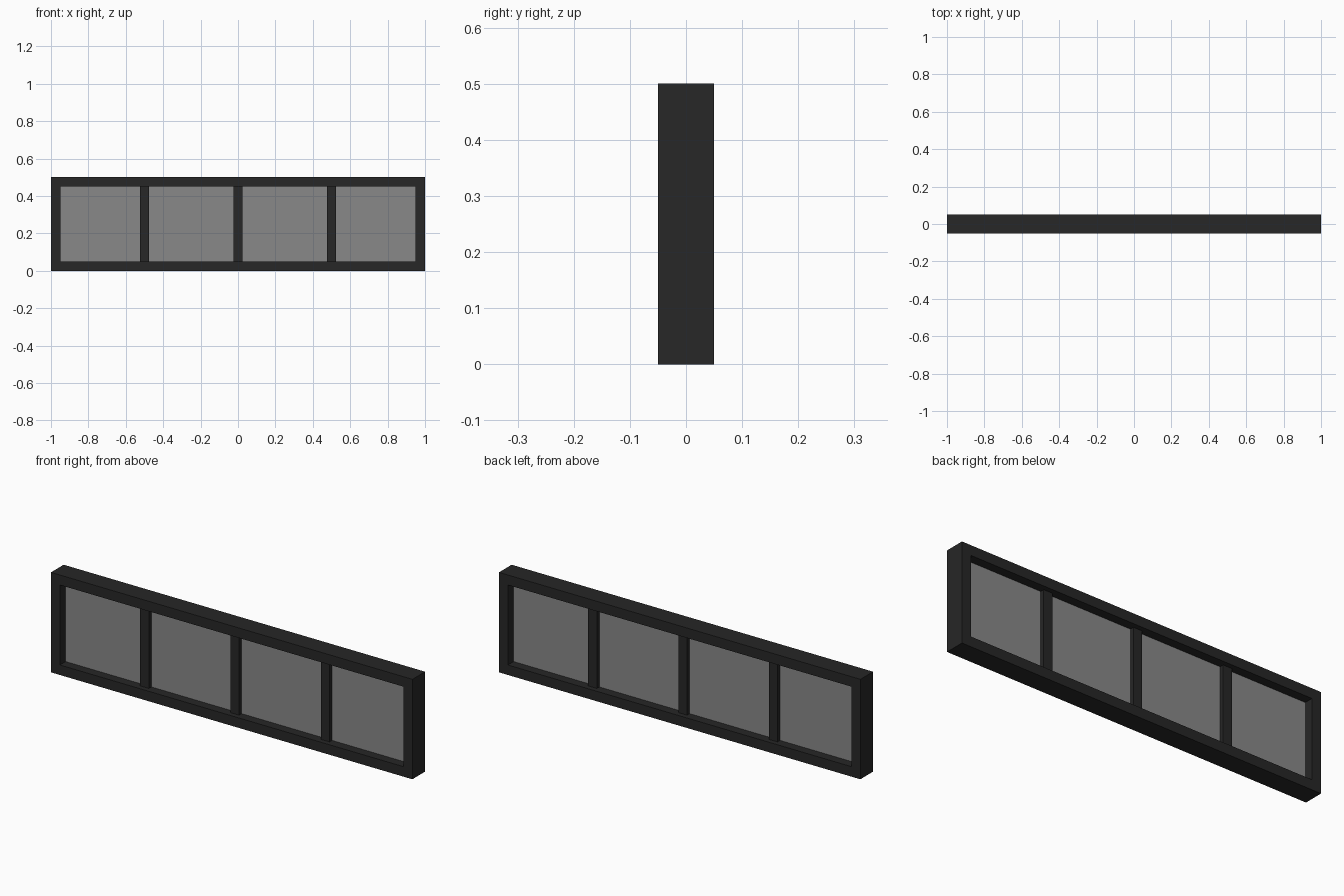
import bpy

if "Cube" in bpy.data.objects:
    bpy.data.objects.remove(bpy.data.objects["Cube"])

W, D, H, T = 2.0, 0.10, 0.50, 0.05   # width, depth, height, bar width


def material(name, color):
    m = bpy.data.materials.new(name)
    m.diffuse_color = color
    m.use_nodes = True
    m.node_tree.nodes["Principled BSDF"].inputs["Base Color"].default_value = m.diffuse_color
    return m


dark = material("dark_metal", (0.02, 0.02, 0.02, 1.0))
tint = material("tinted_glass", (0.25, 0.25, 0.25, 0.5))


def box(name, center, size, mat):
    bpy.ops.mesh.primitive_cube_add(size=1, location=center)
    ob = bpy.context.object
    ob.name = name
    ob.scale = size
    bpy.ops.object.transform_apply(location=False, rotation=False, scale=True)
    ob.data.materials.append(mat)
    return ob


# Outer frame: solid block with the opening as an inset, bridged through
def frame():
    import bmesh
    bm = bmesh.new()
    loops = []
    for y in (-D / 2, D / 2):
        for inset in (0, T):
            x, z0, z1 = W / 2 - inset, inset, H - inset
            loops.append([bm.verts.new(p) for p in
                          ((-x, y, z0), (x, y, z0), (x, y, z1), (-x, y, z1))])
    front_out, front_in, back_out, back_in = loops
    for a, b in ((front_out, front_in), (front_in, back_in),
                 (back_in, back_out), (back_out, front_out)):
        for i in range(4):
            j = (i + 1) % 4
            bm.faces.new((a[i], a[j], b[j], b[i]))
    bmesh.ops.recalc_face_normals(bm, faces=bm.faces)
    me = bpy.data.meshes.new("window_frame")
    bm.to_mesh(me)
    bm.free()
    me.materials.append(dark)
    bpy.context.collection.objects.link(bpy.data.objects.new("window_frame", me))


frame()

# Thinner vertical mullions
edges = [-W / 2 + T]
for i, x in enumerate((-0.5, 0.0, 0.5)):
    box(f"mullion_{i + 1}", (x, 0, H / 2), (0.048, 0.05, H - 2 * T), dark)
    edges += [x - 0.024, x + 0.024]
edges.append(W / 2 - T)

# Glass panes between the bars
for i in range(4):
    a, b = edges[2 * i], edges[2 * i + 1]
    box(f"glass_pane_{i + 1}", ((a + b) / 2, 0, H / 2), (b - a, 0.01, H - 2 * T), tint)
